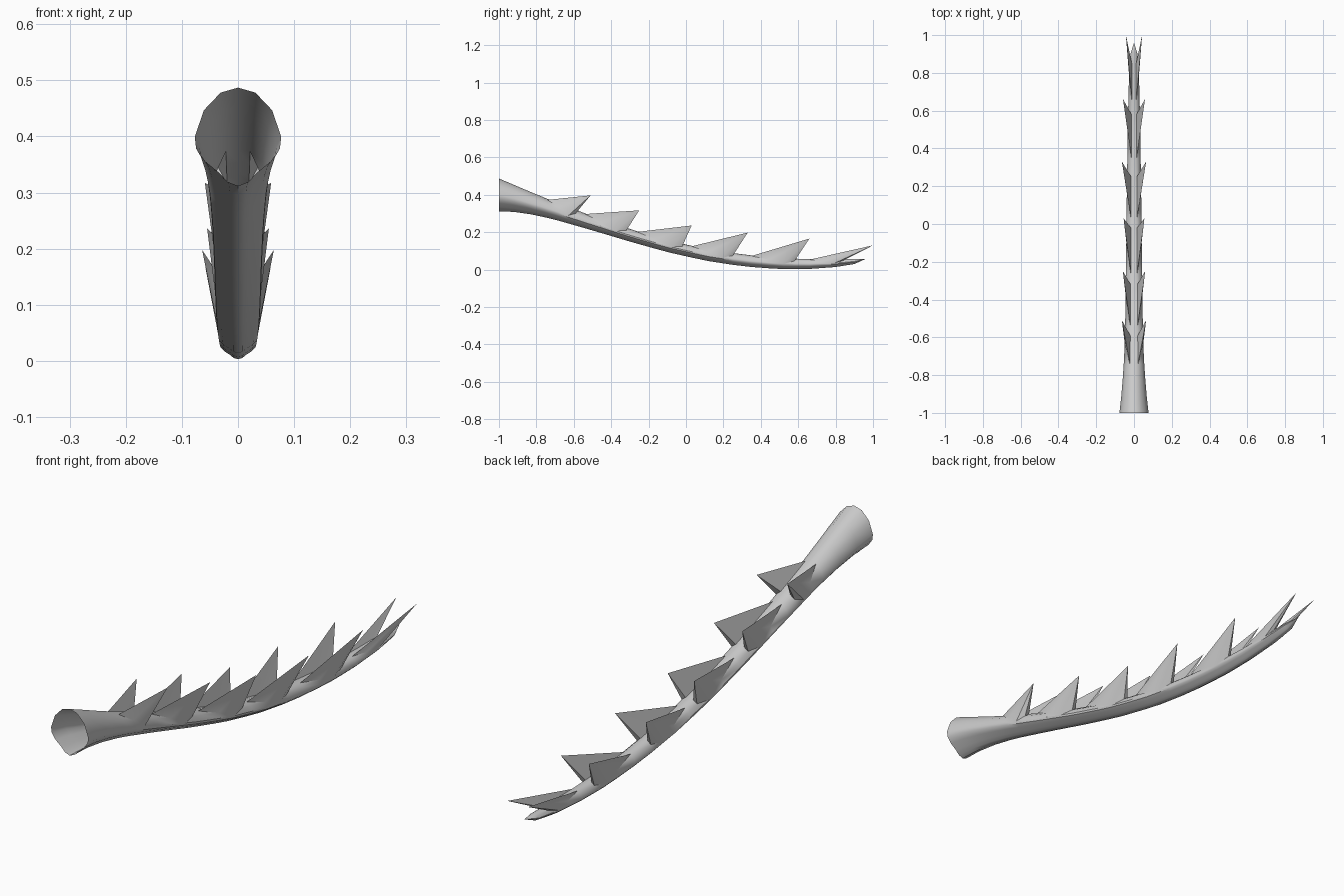
import bpy, bmesh, math

if "Cube" in bpy.data.objects:
    bpy.data.objects.remove(bpy.data.objects["Cube"])

# Stem stations: y, bottom z, top z, half width
STATIONS = [(-1, .312, .487, .077), (-.9, .308, .445, .066), (-.8, .291, .402, .058),
            (-.7, .267, .362, .052), (-.5, .210, .286, .046), (-.3, .150, .217, .043),
            (-.1, .094, .157, .041), (.1, .049, .112, .039), (.3, .018, .081, .036),
            (.5, .003, .062, .033), (.65, .003, .056, .030), (.8, .014, .056, .026),
            (.9, .030, .058, .019)]
# Half cross-section, top to bottom: share of half width, share of height
SECTION = [(0, 1), (.40, .95), (.79, .77), (1, .5), (.97, .38),
           (.76, .25), (.43, .13), (.24, .04), (0, 0)]
# Thorn pairs: base start y, base end y, tip x y z
THORNS = [(-.74, -.59, .064, -.51, .397), (-.54, -.32, .059, -.25, .317),
          (-.26, -.02, .055, .03, .236), (.03, .25, .064, .33, .198),
          (.35, .58, .058, .66, .166), (.66, .84, .043, 1.0, .13)]
N = 2 * (len(SECTION) - 1)


def station(y):
    for a, b in zip(STATIONS, STATIONS[1:]):
        if y <= b[0]:
            t = (y - a[0]) / (b[0] - a[0])
            return [p + (q - p) * t for p, q in zip(a, b)]
    return STATIONS[-1]


bm = bmesh.new()
ys = [-1, -.92, -.83]
starts = []
for t in THORNS:
    starts.append(len(ys))
    ys += [t[0] + (t[1] - t[0]) * f for f in (0, .4, .75, 1)]
ys.append(.9)

# Stem rings
rings = []
for y in ys:
    _, lo, hi, w = station(y)
    ring = []
    for k in range(N):
        sx, sz = SECTION[min(k, N - k)]
        side = 1 if k <= N // 2 else -1
        ring.append(bm.verts.new((side * sx * w, y, lo + sz * (hi - lo))))
    rings.append(ring)

# Thorns: an opening in the stem wall drawn out to a point
LOOP = [(0, 1), (1, 2), (2, 3), (3, 2), (3, 1), (2, 1), (1, 1)]
FILL = [[(0, 1), (0, 2), (1, 2)], [(1, 2), (1, 3), (2, 3)], [(2, 3), (3, 3), (3, 2)]]
skip = set()
for (_, _, tx, ty, tz), s in zip(THORNS, starts):
    for side in (1, -1):
        def vert(p):
            return rings[s + p[0]][(side * p[1]) % N]
        tip = bm.verts.new((side * tx, ty, tz))
        for a, b in zip(LOOP, LOOP[1:] + LOOP[:1]):
            bm.faces.new((vert(a), vert(b), tip))
        for tri in FILL:
            bm.faces.new([vert(p) for p in tri])
        for i, k in ((0, 1), (1, 1), (2, 1), (1, 2), (2, 2)):
            skip.add((s + i, k if side > 0 else N - 1 - k))

# Stem walls and closed tip; the wide end stays open
for i in range(len(rings) - 1):
    for k in range(N):
        if (i, k) not in skip:
            j = (k + 1) % N
            bm.faces.new((rings[i][k], rings[i][j], rings[i + 1][j], rings[i + 1][k]))
end = bm.verts.new((0, .96, .057))
for k in range(N):
    bm.faces.new((rings[-1][k], rings[-1][(k + 1) % N], end))

bmesh.ops.recalc_face_normals(bm, faces=bm.faces)
mesh = bpy.data.meshes.new("thorny_stem")
bm.to_mesh(mesh)
bm.free()
stem = bpy.data.objects.new("thorny_stem", mesh)
bpy.context.collection.objects.link(stem)
bpy.context.view_layer.objects.active = stem
stem.select_set(True)
bpy.ops.object.shade_smooth_by_angle(angle=math.radians(35))
